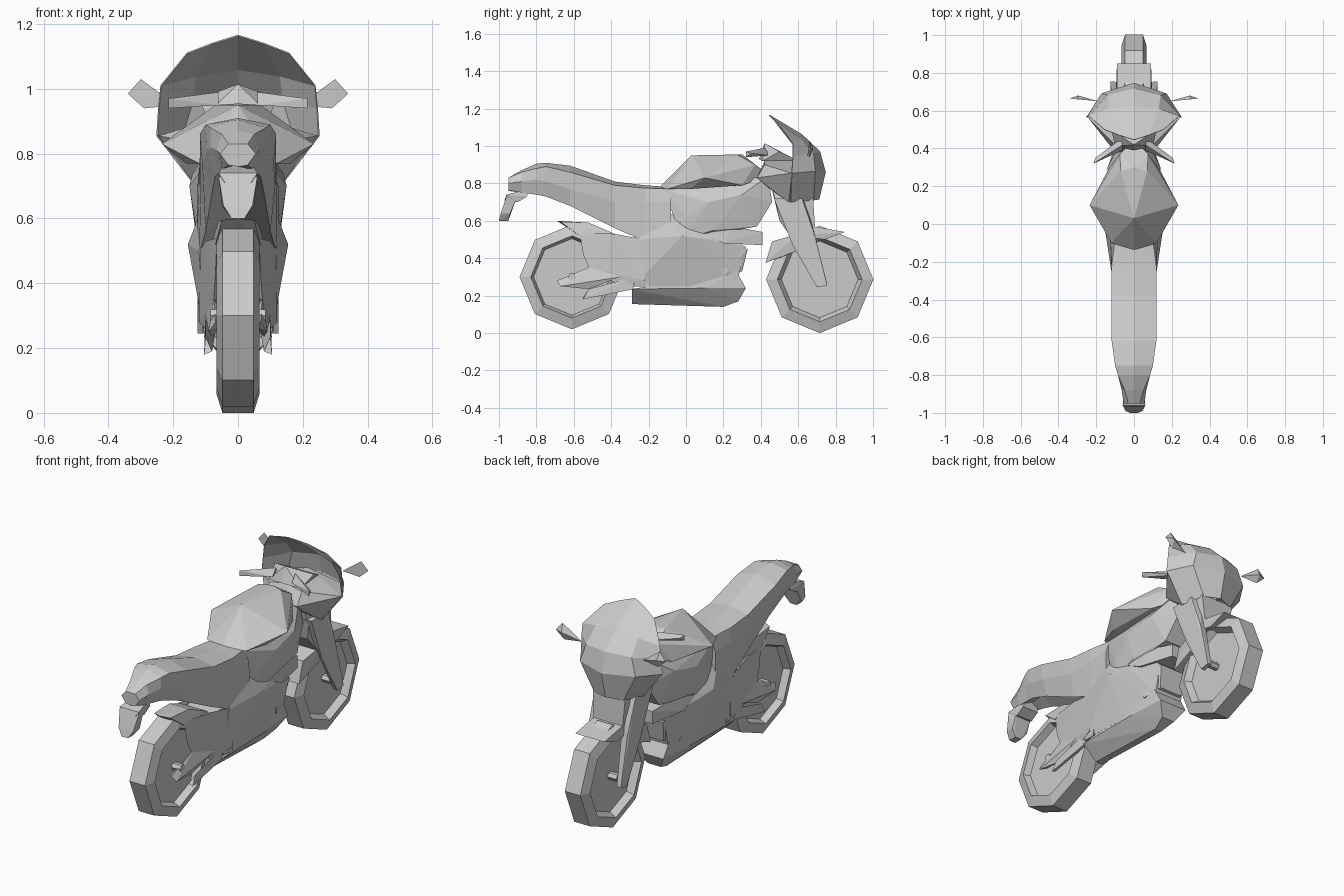
import bpy
import bmesh
from math import cos, sin, pi, radians
from mathutils import Matrix

cube = bpy.data.objects.get("Cube")
if cube:
    bpy.data.objects.remove(cube, do_unlink=True)

# One plain grey for the whole machine
grey = bpy.data.materials.new("plain_grey")
grey.use_nodes = True
colour = (0.6, 0.6, 0.6, 1)
grey.diffuse_color = colour
for node in grey.node_tree.nodes:
    if node.type == "BSDF_PRINCIPLED":
        node.inputs["Base Color"].default_value = colour


def finish(name, bm):
    """Turn a bmesh into a flat shaded object."""
    bmesh.ops.recalc_face_normals(bm, faces=bm.faces)
    mesh = bpy.data.meshes.new(name)
    bm.to_mesh(mesh)
    bm.free()
    mesh.materials.append(grey)
    obj = bpy.data.objects.new(name, mesh)
    bpy.context.collection.objects.link(obj)
    return obj


def flip(point):
    return (-point[0], point[1], point[2])


def add_hull(bm, points):
    verts = [bm.verts.new(p) for p in points]
    result = bmesh.ops.convex_hull(bm, input=verts)
    unused = [v for v in result["geom_interior"] if isinstance(v, bmesh.types.BMVert)]
    bmesh.ops.delete(bm, geom=unused, context="VERTS")


def hull(name, points):
    """Faceted centre part, the same on both sides."""
    bm = bmesh.new()
    add_hull(bm, points + [flip(p) for p in points if p[0] > 0])
    return finish(name, bm)


def pair(name, points):
    """Two separate faceted parts, left and right."""
    for side, pts in (("left", points), ("right", [flip(p) for p in points])):
        bm = bmesh.new()
        add_hull(bm, pts)
        finish(side + "_" + name, bm)


def skin(bm, rows, closed):
    """Join neighbouring rows of points with quads."""
    grid = [[bm.verts.new(p) for p in row] for row in rows]
    count = len(grid[0])
    for a, b in zip(grid, grid[1:]):
        for i in range(count if closed else count - 1):
            j = (i + 1) % count
            bm.faces.new((a[i], a[j], b[j], b[i]))
    return grid


def mirrored_loft(name, sections):
    """Closed skin through half sections given as y and (x, z) points."""
    rows = []
    for y, half in sections:
        pts = [(x, y, z) for x, z in half]
        rows.append(pts + [flip(p) for p in reversed(pts[1:-1])])
    bm = bmesh.new()
    grid = skin(bm, rows, True)
    bm.faces.new(grid[0])
    bm.faces.new(grid[-1])
    return finish(name, bm)


def wheel(name, y, z, radius):
    """Eight sided tyre with sloping walls and a recessed disc."""
    half = [(0.03, 0.205), (0.067, radius - 0.06), (0.048, radius)]
    profile = half + [(-x, r) for x, r in reversed(half)]
    angles = [k * pi / 4 for k in range(8)]
    rows = [[(x, y + r * cos(a), z + r * sin(a)) for a in angles] for x, r in profile]
    bm = bmesh.new()
    grid = skin(bm, rows, True)
    bm.faces.new(grid[0])
    bm.faces.new(grid[-1])
    finish(name, bm)
    # Six sided axle through the disc
    bm = bmesh.new()
    place = Matrix.Translation((0, y, z)) @ Matrix.Rotation(radians(90), 4, "Y")
    bmesh.ops.create_cone(bm, cap_ends=True, segments=6, radius1=0.022,
                          radius2=0.022, depth=0.17, matrix=place)
    finish(name + "_axle", bm)


# Wheels
wheel("front_wheel", 0.715, 0.287, 0.287)
wheel("rear_wheel", -0.61, 0.3, 0.28)

# Seat and raised tail, narrowing towards its lower edge
mirrored_loft("seat_and_tail", [
    (-.08, [(0, .78), (.1, .77), (.125, .7), (.13, .46), (0, .45)]),
    (-.22, [(0, .79), (.118, .775), (.12, .7), (.12, .49), (0, .55)]),
    (-.38, [(0, .81), (.118, .79), (.115, .7), (.1, .56), (0, .64)]),
    (-.62, [(0, .895), (.118, .86), (.11, .77), (.08, .68), (0, .74)]),
    (-.75, [(0, .91), (.1, .89), (.095, .81), (.07, .73), (0, .77)]),
    (-.8, [(0, .905), (.085, .88), (.085, .82), (.06, .74), (0, .77)]),
    (-.88, [(0, .87), (.05, .86), (.065, .81), (.05, .75), (0, .77)]),
    (-.95, [(0, .83), (.03, .83), (.055, .8), (.03, .765), (0, .76)]),
])

# Rear light bracket and plate holder
hull("plate_bracket", [(.04, -.84, .77), (.05, -.85, .73), (.06, -.96, .74),
                       (.04, -.97, .71), (.05, -.9, .7)])
hull("plate_holder", [(.06, -.96, .73), (.05, -.91, .71), (.05, -.94, .64),
                      (.02, -.95, .6), (.02, -1, .6), (.045, -.99, .64)])

# Fuel tank
hull("fuel_tank", [(0, -.14, .78), (.12, -.1, .77), (.235, .1, .83), (0, .03, .95),
                   (0, .3, .955), (.07, .28, .95), (.075, .37, .9), (0, .45, .84),
                   (.13, .3, .79), (.16, .02, .77)])

# Frame, engine and lower fairing
hull("frame", [(.1, -.12, .77), (.13, 0, .62), (.12, -.02, .5), (.15, .12, .7),
               (.14, .3, .74), (.1, .38, .57), (.08, .46, .7), (.07, .44, .84),
               (.13, .15, .55)])
hull("engine", [(.155, -.02, .52), (.135, .12, .5), (.1, .2, .54), (.12, -.25, .5),
                (.105, -.28, .25), (.13, -.02, .4), (.1, .02, .25), (.085, .28, .3),
                (.09, .32, .46), (.1, -.15, .66)])
hull("belly_pan", [(.105, -.29, .235), (.02, -.29, .155), (.02, .2, .14), (.04, .28, .17),
                   (.085, .32, .24), (.1, .1, .24), (.09, .27, .33)])
hull("radiator", [(.13, .1, .53), (.13, .2, .48), (.08, .41, .47), (.08, .41, .54),
                  (.11, .25, .57)])
hull("front_cowl", [(.1, .2, .3), (.09, .26, .36), (.09, .33, .45), (.11, .15, .47),
                    (.07, .3, .33)])

# Swingarm tapering back to the disc, with two lower prongs
pair("swingarm", [(.065, -.57, .54), (.07, -.55, .42), (.1, -.38, .53), (.12, -.22, .5),
                  (.12, -.22, .28), (.075, -.52, .35), (.09, -.35, .25), (.05, -.54, .5),
                  (.05, -.3, .3), (.05, -.5, .36)])
pair("swingarm_prong", [(.07, -.69, .28), (.09, -.67, .25), (.08, -.52, .235),
                        (.1, -.35, .3), (.075, -.5, .36), (.045, -.5, .3), (.045, -.66, .27)])
pair("exhaust_tip", [(.105, -.55, .18), (.08, -.55, .19), (.1, -.52, .235), (.1, -.28, .235),
                     (.1, -.28, .3), (.07, -.28, .25)])
hull("swingarm_pivot", [(.11, -.2, .52), (.11, -.2, .25), (.08, -.34, .5), (.08, -.31, .25)])
hull("rear_mudguard", [(0, -.69, .6), (.05, -.67, .595), (.06, -.52, .59), (.08, -.38, .53),
                       (.07, -.57, .52), (.06, -.6, .55)])

# Fork legs, shroud and front mudguard
pair("fork_leg", [(.125, .7, .245), (.125, .755, .255), (.1, .7, .245), (.1, .755, .26),
                  (.125, .47, .72), (.125, .62, .72), (.07, .47, .72), (.07, .64, .7),
                  (.12, .57, .47), (.12, .69, .52)])
hull("fork_shroud", [(.07, .44, .85), (.1, .48, .7), (.1, .68, .72), (.09, .69, .56),
                     (.1, .57, .5), (.08, .5, .6)])
hull("front_mudguard", [(.09, .85, .54), (.09, .68, .57), (.1, .6, .52), (.09, .74, .5)])
hull("mudguard_flap", [(.08, .425, .375), (.08, .46, .49), (.1, .6, .53), (.09, .62, .45),
                       (.08, .52, .41)])

# Front fairing: a thin curved screen over a faceted cowl
half_rows = [
    [(0, .445, 1.165), (.08, .47, 1.14), (.157, .5, 1.11)],
    [(0, .62, 1.06), (.13, .61, 1.04), (.238, .57, 1.01)],
    [(0, .715, .97), (.14, .68, .96), (.245, .57, .94)],
    [(0, .745, .86), (.17, .69, .865), (.25, .565, .855)],
    [(0, .71, .715), (.09, .68, .71), (.13, .56, .7)],
]
bm = bmesh.new()
skin(bm, [[flip(p) for p in reversed(r[1:])] + r for r in half_rows], False)
screen = finish("screen_and_nose", bm)
thick = screen.modifiers.new("thickness", "SOLIDIFY")
thick.thickness = 0.005
thick.offset = 0
hull("fairing_cowl", [(.245, .565, .855), (.1, .38, .83), (.1, .42, .9), (0, .42, .92),
                      (.13, .55, .7), (.1, .45, .77), (0, .62, .93), (0, .7, .72),
                      (.16, .68, .865)])
hull("dashboard", [(0, .42, 1.015), (.12, .5, .97), (.1, .41, .92), (0, .39, .93),
                   (.08, .6, .92)])

# Handlebars and mirrors
pair("handlebar", [(.06, .42, .99), (.07, .45, .95), (.06, .39, .95), (.215, .32, .94),
                   (.215, .32, .97), (.205, .35, .96)])
pair("mirror", [(.34, .665, .985), (.3, .66, 1.03), (.25, .66, .98), (.24, .655, .945),
                (.29, .66, .94), (.295, .68, .985), (.19, .65, .95)])
